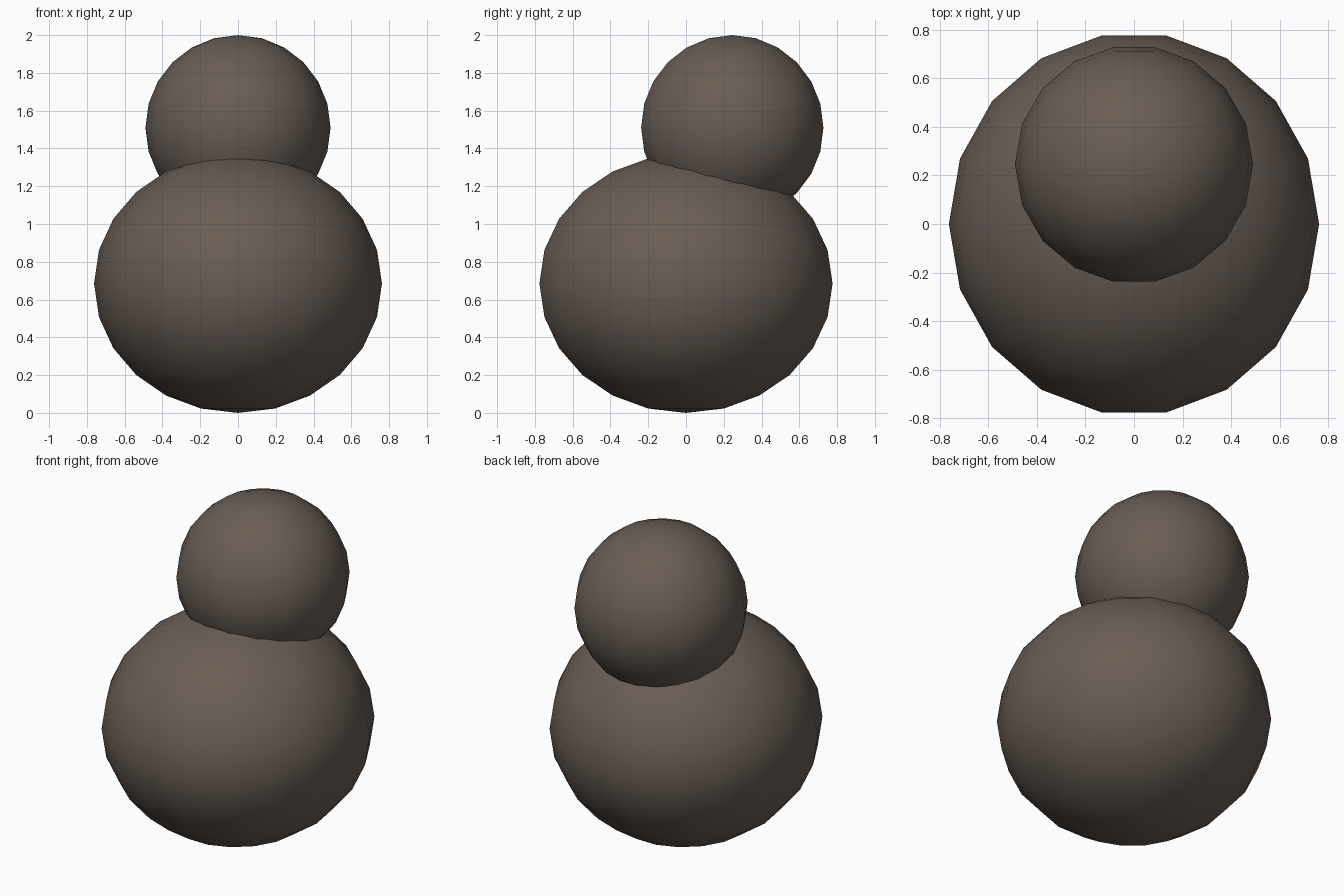
import bpy, bmesh
from math import sin, cos, pi
from mathutils import Vector

if "Cube" in bpy.data.objects:
    bpy.data.objects.remove(bpy.data.objects["Cube"])

SEGMENTS, RINGS = 18, 12

brown = bpy.data.materials.new("dark_brown")
brown.diffuse_color = (0.14, 0.11, 0.09, 1)
brown.use_nodes = True
brown.node_tree.nodes["Principled BSDF"].inputs["Base Color"].default_value = brown.diffuse_color


def ball(name, centre, radii):
    """Smooth low-poly ball spun from a half circle that starts on the x axis."""
    bm = bmesh.new()
    verts = [bm.verts.new((sin(pi * i / RINGS), 0, cos(pi * i / RINGS)))
             for i in range(RINGS + 1)]
    edges = [bm.edges.new(pair) for pair in zip(verts, verts[1:])]
    bmesh.ops.spin(bm, geom=verts + edges, cent=(0, 0, 0), axis=(0, 0, 1),
                   angle=2 * pi, steps=SEGMENTS)
    bmesh.ops.remove_doubles(bm, verts=bm.verts, dist=1e-4)
    bmesh.ops.scale(bm, vec=Vector(radii), verts=bm.verts)
    bmesh.ops.recalc_face_normals(bm, faces=bm.faces)
    for face in bm.faces:
        face.smooth = True
    mesh = bpy.data.meshes.new(name)
    bm.to_mesh(mesh)
    bm.free()
    mesh.materials.append(brown)
    obj = bpy.data.objects.new(name, mesh)
    obj.location = centre
    bpy.context.collection.objects.link(obj)
    return obj


# Large squashed lower ball
ball("body", (0, 0, 0.685), (0.762, 0.788, 0.685))

# Smaller ball on top, set towards the back
ball("head", (0, 0.245, 1.51), (0.49, 0.49, 0.49))
